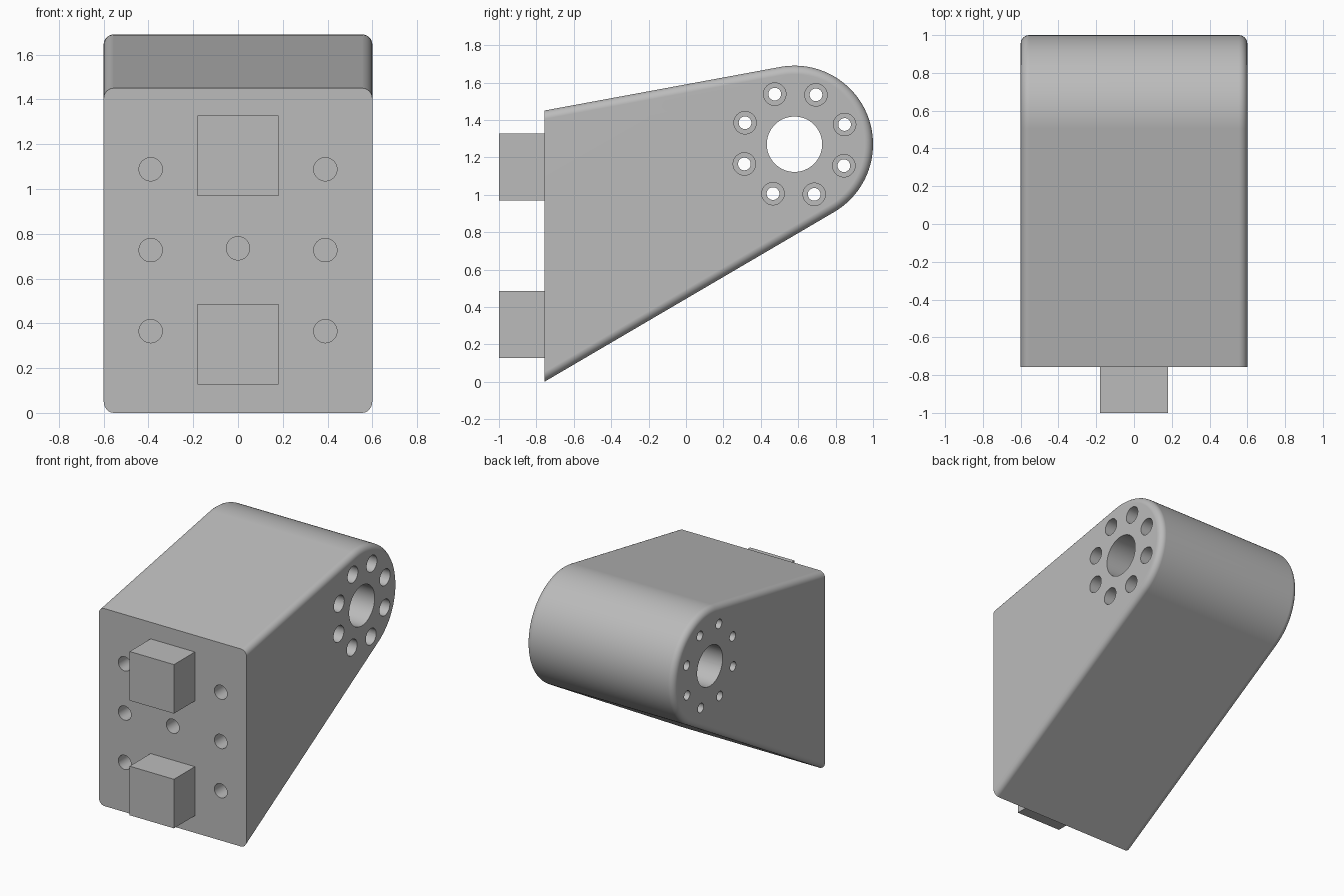
import bpy
import bmesh
from math import atan2, hypot, acos, cos, sin, pi, radians
from mathutils import Matrix

old = bpy.data.objects.get("Cube")
if old:
    bpy.data.objects.remove(old, do_unlink=True)

grey = bpy.data.materials.new("plain grey")
grey.use_nodes = True
grey.diffuse_color = (0.5, 0.5, 0.5, 1)
grey.node_tree.nodes["Principled BSDF"].inputs["Base Color"].default_value = (0.5, 0.5, 0.5, 1)

FRONT, HALF_W = -0.757, 0.6      # front face y, half width
CY, CZ, R = 0.58, 1.27, 0.42     # rounded end centre and radius
TOP = 1.45


def make_object(name, bm):
    bmesh.ops.recalc_face_normals(bm, faces=bm.faces[:])
    mesh = bpy.data.meshes.new(name)
    bm.to_mesh(mesh)
    bm.free()
    mesh.materials.append(grey)
    obj = bpy.data.objects.new(name, mesh)
    bpy.context.collection.objects.link(obj)
    return obj


def activate(obj):
    bpy.ops.object.select_all(action="DESELECT")
    obj.select_set(True)
    bpy.context.view_layer.objects.active = obj


def add_cylinder(bm, axis, centre, radius, length, sides=40):
    turn = Matrix.Rotation(pi / 2, 4, "Y" if axis == "X" else "X")
    bmesh.ops.create_cone(bm, cap_ends=True, segments=sides, radius1=radius, radius2=radius,
                          depth=length, matrix=Matrix.Translation(centre) @ turn)


def tangent_angle(z, side):
    """Angle on the rounded end where a line from a front corner touches it."""
    dy, dz = FRONT - CY, z - CZ
    return atan2(dz, dy) + side * acos(R / hypot(dy, dz))


def cut(target, bm):
    cutter = make_object("hole_cutter", bm)
    cutter.hide_render = True
    activate(target)
    mod = target.modifiers.new("holes", "BOOLEAN")
    mod.operation, mod.solver, mod.object = "DIFFERENCE", "EXACT", cutter
    bpy.ops.object.modifier_apply(modifier=mod.name)
    bpy.data.objects.remove(cutter, do_unlink=True)


# Bracket body: tapered side profile with a rounded rear end
start = tangent_angle(0, 1) % (2 * pi) - 2 * pi
end = tangent_angle(TOP, -1) % (2 * pi)
STEPS = 48
profile = [(FRONT, TOP), (FRONT, 0)]
for i in range(STEPS + 1):
    a = start + (end - start) * i / STEPS
    profile.append((CY + R * cos(a), CZ + R * sin(a)))

bm = bmesh.new()
face = bm.faces.new([bm.verts.new((-HALF_W, y, z)) for y, z in profile])
moved = bmesh.ops.extrude_face_region(bm, geom=[face])["geom"]
bmesh.ops.translate(bm, vec=(2 * HALF_W, 0, 0),
                    verts=[v for v in moved if isinstance(v, bmesh.types.BMVert)])
# Round the side rims, leaving the front face crisp
rims = [e for e in bm.edges
        if abs(e.verts[0].co.x - e.verts[1].co.x) < 0.01
        and max(v.co.y for v in e.verts) > FRONT + 0.01]
bmesh.ops.bevel(bm, geom=rims, offset=0.045, offset_type="OFFSET", segments=6,
                profile=0.5, affect="EDGES", clamp_overlap=False)
body = make_object("bracket_body", bm)

# Main bore and ring of through holes
bm = bmesh.new()
add_cylinder(bm, "X", (0, CY, CZ), 0.148, 2, 64)
ring = [(CY + 0.288 * cos(a), CZ + 0.288 * sin(a))
        for a in (radians(21.5 + 45 * i) for i in range(8))]
for y, z in ring:
    add_cylinder(bm, "X", (0, y, z), 0.034, 2, 32)
cut(body, bm)

# Wider counterbores from the left side, and blind holes in the front
bm = bmesh.new()
for y, z in ring:
    add_cylinder(bm, "X", (0.3, y, z), 0.06, 1.2)
for x, z in [(s * 0.39, z) for s in (-1, 1) for z in (0.365, 0.727, 1.088)] + [(0, 0.735)]:
    add_cylinder(bm, "Y", (x, FRONT, z), 0.052, 0.5)
cut(body, bm)

activate(body)
bpy.ops.object.shade_smooth_by_angle(angle=radians(30))
weighted = body.modifiers.new("clean shading", "WEIGHTED_NORMAL")
weighted.keep_sharp = True

# Two square mounting pegs
for name, z in (("lower_peg", 0.306), ("upper_peg", 1.148)):
    bm = bmesh.new()
    depth = FRONT + 1 + 0.005
    bmesh.ops.create_cube(bm, size=1, matrix=Matrix.Translation((0, -1 + depth / 2, z))
                          @ Matrix.Diagonal((0.36, depth, 0.36, 1)))
    make_object(name, bm)
